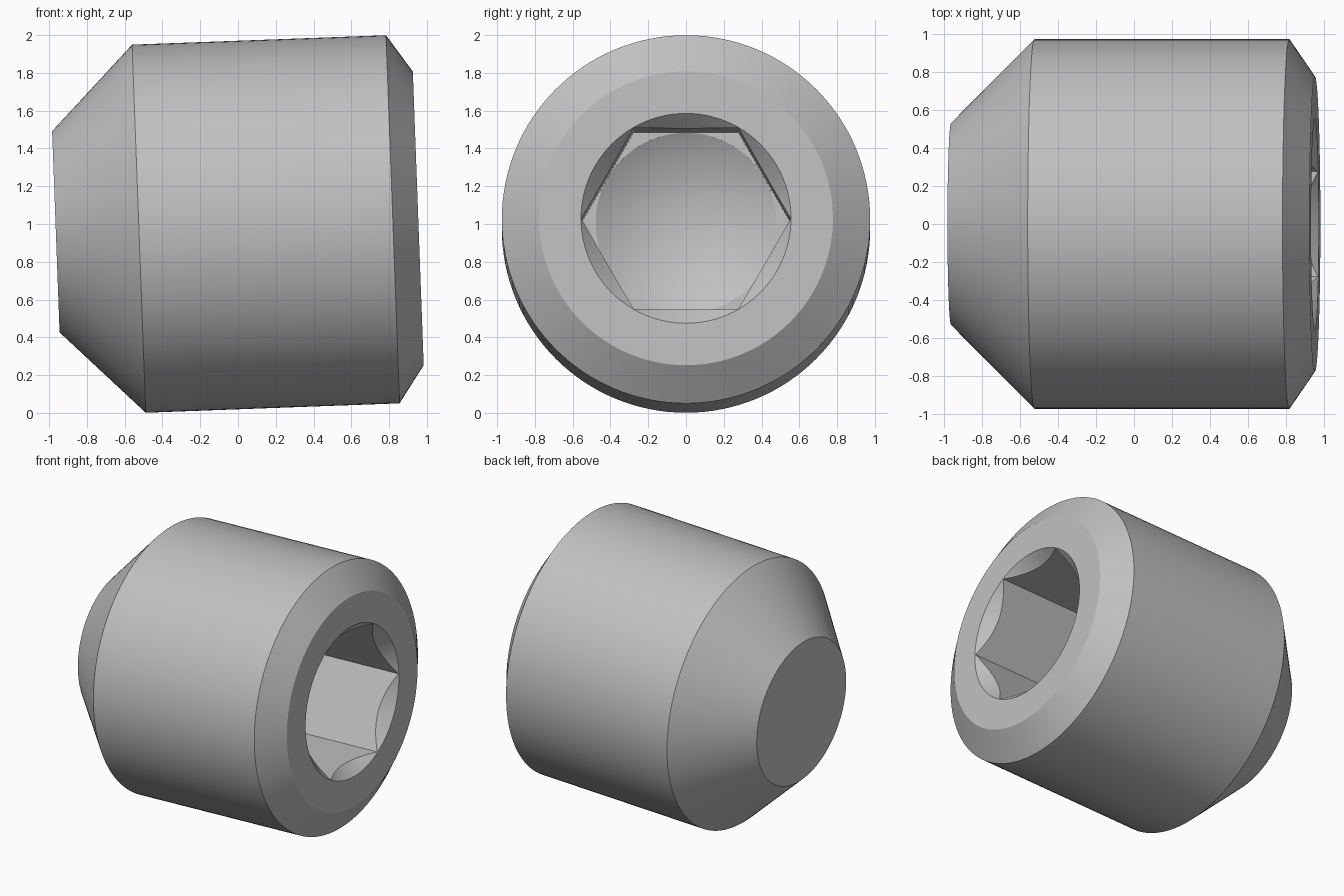
import bpy, bmesh
from math import cos, sin, tau
from mathutils import Matrix

if "Cube" in bpy.data.objects:
    bpy.data.objects.remove(bpy.data.objects["Cube"], do_unlink=True)

TILT = 0.037
PLACE = Matrix.Translation((0, 0, 0.9946)) @ Matrix.Rotation(-TILT, 4, 'Y')

steel = bpy.data.materials.new("steel_grey")
steel.use_nodes = True
GREY = (0.53, 0.53, 0.53, 1)
steel.diffuse_color = GREY
steel.node_tree.nodes["Principled BSDF"].inputs["Base Color"].default_value = GREY


def lathe(name, profile, sides):
    """Closed solid around the x axis from (x, radius) points."""
    bm = bmesh.new()
    rings = []
    for x, r in profile:
        if r == 0:
            rings.append([bm.verts.new((x, 0, 0))] * sides)
        else:
            rings.append([bm.verts.new((x, r * cos(tau * i / sides), r * sin(tau * i / sides)))
                          for i in range(sides)])
    for a, b in zip(rings, rings[1:]):
        for i in range(sides):
            j = (i + 1) % sides
            bm.faces.new(list(dict.fromkeys((a[i], a[j], b[j], b[i]))))
    for ring in (rings[0], rings[-1]):
        if ring[0] is not ring[1]:
            bm.faces.new(ring)
    bmesh.ops.recalc_face_normals(bm, faces=bm.faces)
    mesh = bpy.data.meshes.new(name)
    bm.to_mesh(mesh)
    bm.free()
    mesh.materials.append(steel)
    obj = bpy.data.objects.new(name, mesh)
    bpy.context.collection.objects.link(obj)
    obj.matrix_world = PLACE
    return obj


# Screw body: blunt conical tip, cylinder, chamfered drive end
FACE = 0.955
body = lathe("screw_body", [(-0.965, 0.533), (-0.525, 0.975), (0.82, 0.975), (FACE, 0.778)], 128)

# Socket cutters: hexagon, drilled cone at the bottom, countersunk mouth
cutters = [
    lathe("hex_cutter", [(0.28, 0.5543), (1.2, 0.5543)], 6),
    lathe("drill_cutter", [(0, 0), (0.276, 0.478), (0.5, 0.478)], 96),
    lathe("countersink_cutter", [(FACE - 0.556 * 1.07, 0), (FACE, 0.556), (FACE + 0.1, 0.65)], 96),
]
for cutter in cutters:
    cutter.hide_render = True
    cut = body.modifiers.new(cutter.name, 'BOOLEAN')
    cut.operation = 'DIFFERENCE'
    cut.solver = 'EXACT'
    cut.object = cutter

# Bake the cuts and drop the cutters
bpy.context.view_layer.update()
baked = bpy.data.meshes.new_from_object(body.evaluated_get(bpy.context.evaluated_depsgraph_get()))
body.modifiers.clear()
body.data = baked
for cutter in cutters:
    bpy.data.objects.remove(cutter, do_unlink=True)

bpy.ops.object.select_all(action='DESELECT')
body.select_set(True)
bpy.context.view_layer.objects.active = body
bpy.ops.object.shade_smooth_by_angle(angle=0.35)
